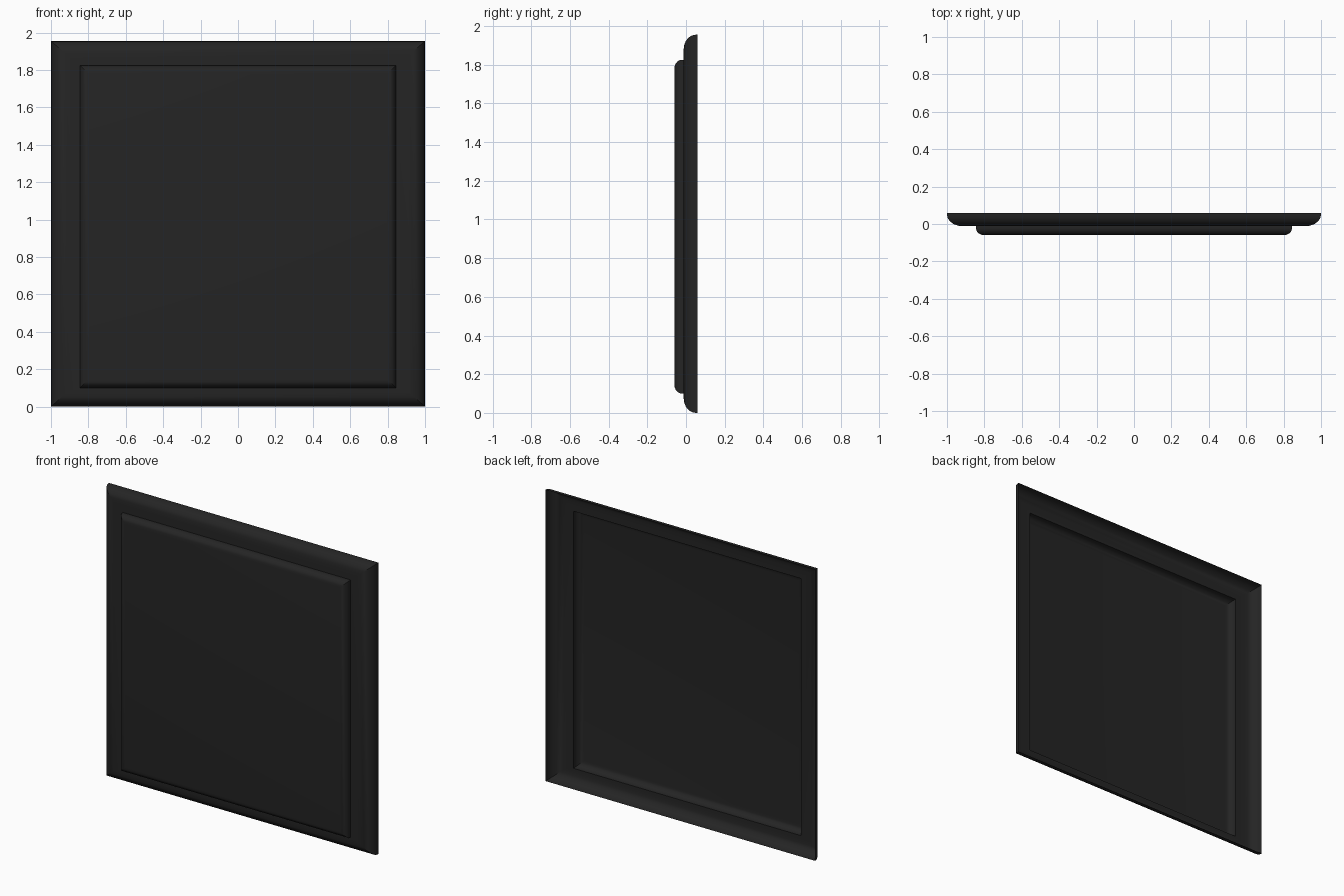
import bpy, bmesh, math

if "Cube" in bpy.data.objects:
    bpy.data.objects.remove(bpy.data.objects["Cube"])

# One dark colour for the whole panel
mat = bpy.data.materials.new("charcoal black")
mat.diffuse_color = (0.018, 0.018, 0.018, 1)
mat.use_nodes = True
mat.node_tree.nodes["Principled BSDF"].inputs["Base Color"].default_value = mat.diffuse_color

STEPS = 5


def rounded_rings(x, z0, z1, y_back, y_front, side, rise, straight):
    """Rectangular rings following a rounded edge from back to front."""
    rings = [(x, z0, z1, y_back)]
    y_start = y_back - straight
    for i in range(STEPS + 1):
        a = math.pi / 2 * i / STEPS
        k = 1 - math.cos(a)
        y = y_start + (y_front - y_start) * math.sin(a)
        rings.append((x - side * k, z0 + rise * k, z1 - rise * k, y))
    return rings


def shell(name, rings, cap):
    """Join mitred rectangular rings into an open-backed shell."""
    bm = bmesh.new()
    loops = []
    for x, z0, z1, y in rings:
        loops.append([bm.verts.new(p) for p in
                      ((-x, y, z0), (x, y, z0), (x, y, z1), (-x, y, z1))])
    for a, b in zip(loops, loops[1:]):
        for i in range(4):
            j = (i + 1) % 4
            bm.faces.new((a[i], a[j], b[j], b[i]))
    if cap:
        bm.faces.new(loops[-1])
    mesh = bpy.data.meshes.new(name)
    bm.to_mesh(mesh)
    bm.free()
    mesh.materials.append(mat)
    ob = bpy.data.objects.new(name, mesh)
    bpy.context.collection.objects.link(ob)
    bpy.ops.object.select_all(action='DESELECT')
    ob.select_set(True)
    bpy.context.view_layer.objects.active = ob
    bpy.ops.object.shade_smooth_by_angle(angle=math.radians(30))
    return ob


# Outer frame: rounded border plus a flat band running in to the panel
PX, PZ0, PZ1, STEP_Y = 0.845, 0.10, 1.825, -0.012
frame = rounded_rings(1.0, 0.0, 1.955, 0.06, STEP_Y, 0.085, 0.075, 0.01)
shell("outer_frame", frame + [(PX, PZ0, PZ1, STEP_Y)], False)

# Raised centre panel, hollow behind
panel = rounded_rings(PX, PZ0, PZ1, STEP_Y, -0.06, 0.045, 0.045, 0.01)
shell("raised_panel", panel, True)
